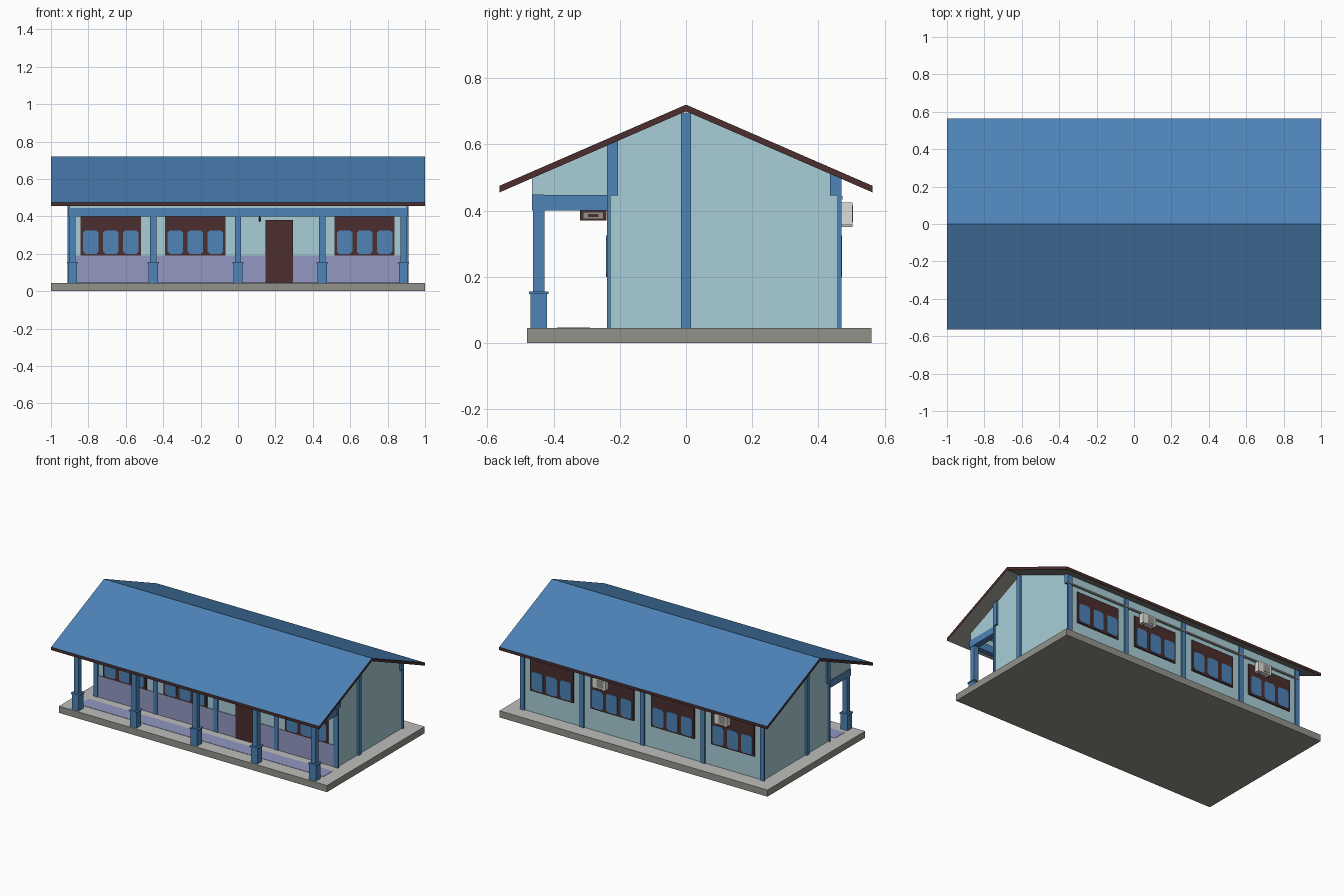
import bpy, bmesh
from mathutils import Vector

if "Cube" in bpy.data.objects:
    bpy.data.objects.remove(bpy.data.objects["Cube"], do_unlink=True)


def material(name, rgb):
    linear = [(c / 255 / 12.92 if c < 11 else ((c / 255 + 0.055) / 1.055) ** 2.4) for c in rgb]
    m = bpy.data.materials.new(name)
    m.use_nodes = True
    m.diffuse_color = (*linear, 1)
    m.node_tree.nodes["Principled BSDF"].inputs["Base Color"].default_value = (*linear, 1)
    return m


BLUE = material("blue paint", (77, 131, 183))
WALL = material("pale blue wall", (168, 206, 215))
LAVENDER = material("lavender paint", (146, 152, 194))
BROWN = material("dark brown wood", (76, 46, 46))
CONCRETE = material("grey concrete", (146, 146, 140))
FLOOR = material("light grey floor", (190, 190, 187))
WHITE = material("off white metal", (222, 222, 216))


def prism(name, profile, axis, lo, hi, *mats, rule=None):
    """Extrude a 2D profile along axis 'x' (profile in y, z) or 'y' (profile in x, z)."""
    def point(p, t):
        return Vector((t, p[0], p[1])) if axis == "x" else Vector((p[0], t, p[1]))
    bm = bmesh.new()
    a = [bm.verts.new(point(p, lo)) for p in profile]
    b = [bm.verts.new(point(p, hi)) for p in profile]
    bm.faces.new(a)
    bm.faces.new(b[::-1])
    n = len(profile)
    for i in range(n):
        j = (i + 1) % n
        bm.faces.new((a[j], a[i], b[i], b[j]))
    bmesh.ops.recalc_face_normals(bm, faces=bm.faces)
    if rule:
        for f in bm.faces:
            f.normal_update()
            f.material_index = rule(f.normal)
    mesh = bpy.data.meshes.new(name)
    bm.to_mesh(mesh)
    bm.free()
    for m in mats:
        mesh.materials.append(m)
    ob = bpy.data.objects.new(name, mesh)
    bpy.context.scene.collection.objects.link(ob)
    return ob


def box(name, x, y, z, *mats, rule=None):
    corners = [(y[0], z[0]), (y[1], z[0]), (y[1], z[1]), (y[0], z[1])]
    return prism(name, corners, "x", x[0], x[1], *mats, rule=rule)


def around(c, width):
    return (c - width / 2, c + width / 2)


# Key dimensions
BASE, EAVE, RIDGE, SLOPE = 0.045, 0.563, 0.70, 0.435
FRONT, BACK, PORCH, SIDE = -0.23, 0.46, -0.465, 0.90
GRID = [-0.885, -0.453, 0, 0.45, 0.885]


def under_roof(y):
    return RIDGE - SLOPE * abs(y)


# Slab and porch floor strip
box("floor_slab", (-1, 1), (-0.48, 0.56), (0, BASE), CONCRETE, FLOOR,
    rule=lambda n: int(n.z > 0.5))
box("porch_floor_strip", (-0.91, 0.91), (-0.39, -0.29), (BASE, BASE + 0.002), LAVENDER)

# Gabled roof: blue top, grey underside, brown edges
edge = under_roof(EAVE)
prism("roof", [(-EAVE, edge), (0, RIDGE), (EAVE, edge),
               (EAVE, edge + 0.02), (0, RIDGE + 0.02), (-EAVE, edge + 0.02)],
      "x", -1, 1, BLUE, CONCRETE, BROWN,
      rule=lambda n: 0 if n.z > 0.5 else 1 if n.z < -0.5 else 2)

# Main walls with painted dado along the porch
prism("house_walls", [(FRONT, BASE), (BACK, BASE), (BACK, under_roof(BACK)),
                      (0, RIDGE), (FRONT, under_roof(FRONT))], "x", -SIDE, SIDE, WALL)
box("front_dado", (-SIDE, SIDE), (FRONT - 0.004, FRONT), (BASE, 0.19), LAVENDER)

# Porch gable ends, front strip and side beams
for s, side in ((-1, "right"), (1, "left")):
    x = sorted((s * 0.87, s * SIDE))
    prism(side + "_porch_gable", [(PORCH, 0.445), (FRONT, 0.445), (FRONT, under_roof(FRONT)),
                                  (PORCH, under_roof(PORCH))], "x", x[0], x[1], WALL)
    # Gable pilasters and corner blocks
    x = sorted((s * SIDE, s * 0.912))
    box(side + "_gable_pilaster", x, (-0.015, 0.015), (BASE, RIDGE - 0.006), BLUE)
    for name, lo, hi in (("front", FRONT - 0.008, FRONT + 0.025),
                         ("back", BACK - 0.025, BACK + 0.008)):
        top = [(lo, 0.445), (hi, 0.445), (hi, under_roof(hi)), (lo, under_roof(lo))]
        prism(f"{side}_{name}_corner_block", top, "x", x[0], x[1], BLUE)
box("porch_front_strip", (-SIDE, SIDE), (PORCH, PORCH + 0.02), (0.445, 0.495), WALL)
box("porch_front_beam", (-0.905, 0.905), (PORCH, -0.43), (0.40, 0.448), BLUE)

# Porch columns, cross beams and wall pilasters on the same grid
for i, x in enumerate(GRID):
    box(f"column_base_{i}", around(x, 0.05), (-0.47, -0.42), (BASE, 0.15), BLUE)
    box(f"column_cap_{i}", around(x, 0.06), (-0.475, -0.415), (0.148, 0.156), BLUE)
    box(f"column_shaft_{i}", around(x, 0.034), (-0.462, -0.428), (0.156, 0.40), BLUE)
    box(f"cross_beam_{i}", around(x, 0.04), (-0.44, FRONT), (0.40, 0.447), BLUE)
    px = around(x, 0.03) if abs(x) < 0.8 else sorted((x / abs(x) * 0.88, x / abs(x) * 0.912))
    box(f"front_pilaster_{i}", px, (FRONT - 0.008, FRONT + 0.002), (BASE, 0.447), BLUE)
    box(f"back_pilaster_{i}", px, (BACK - 0.002, BACK + 0.009), (BASE, 0.495), BLUE)


# Windows: brown panel with three blue panes with clipped corners
def window(name, x, wall_y, out):
    y = sorted((wall_y, wall_y + out * 0.008))
    box(name + "_panel", around(x, 0.322), y, (0.19, 0.402), BROWN)
    y = sorted((wall_y, wall_y + out * 0.011))
    for k in (-1, 0, 1):
        c, w, lo, hi, r = x + k * 0.107, 0.041, 0.2, 0.325, 0.012
        shape = [(c - w + r, lo), (c + w - r, lo), (c + w, lo + r), (c + w, hi - r),
                 (c + w - r, hi), (c - w + r, hi), (c - w, hi - r), (c - w, lo + r)]
        prism(f"{name}_pane_{k + 1}", shape, "y", y[0], y[1], BLUE)


for i, x in enumerate((-0.68, -0.228, 0.677)):
    window(f"front_window_{i}", x, FRONT, -1)
for i, x in enumerate((-0.675, -0.227, 0.225, 0.675)):
    window(f"back_window_{i}", x, BACK, 1)

# Door
box("door", (0.147, 0.293), (FRONT - 0.009, FRONT), (BASE, 0.38), BROWN)

# Hanging plaque beside the door
box("plaque", (0.112, 0.12), (-0.32, -0.24), (0.37, 0.4), BROWN)
box("plaque_hanger", (0.114, 0.118), (-0.283, -0.277), (0.4, 0.41), BROWN)
box("plaque_rail", (0.113, 0.119), (-0.32, FRONT), (0.408, 0.414), BROWN)
box("plaque_panel", (0.11, 0.122), (-0.31, -0.25), (0.376, 0.394), CONCRETE)
box("plaque_inset", (0.109, 0.123), (-0.296, -0.264), (0.381, 0.389), BROWN)

# Rear wall conduit
box("rear_conduit", (-0.91, 0.91), (BACK, BACK + 0.012), (0.434, 0.444), CONCRETE)

# Air conditioner units on the rear wall
for i, x in enumerate((0.3, -0.61)):
    box(f"cooler_{i}", around(x, 0.1), (0.47, 0.503), (0.357, 0.424), WHITE)
    box(f"cooler_grille_{i}", around(x - 0.012, 0.05), (0.502, 0.505), (0.366, 0.415), CONCRETE)
    for k in (-1, 1):
        box(f"cooler_bracket_{i}_{k}", around(x + k * 0.035, 0.008), (BACK, 0.503),
            (0.35, 0.357), FLOOR)
